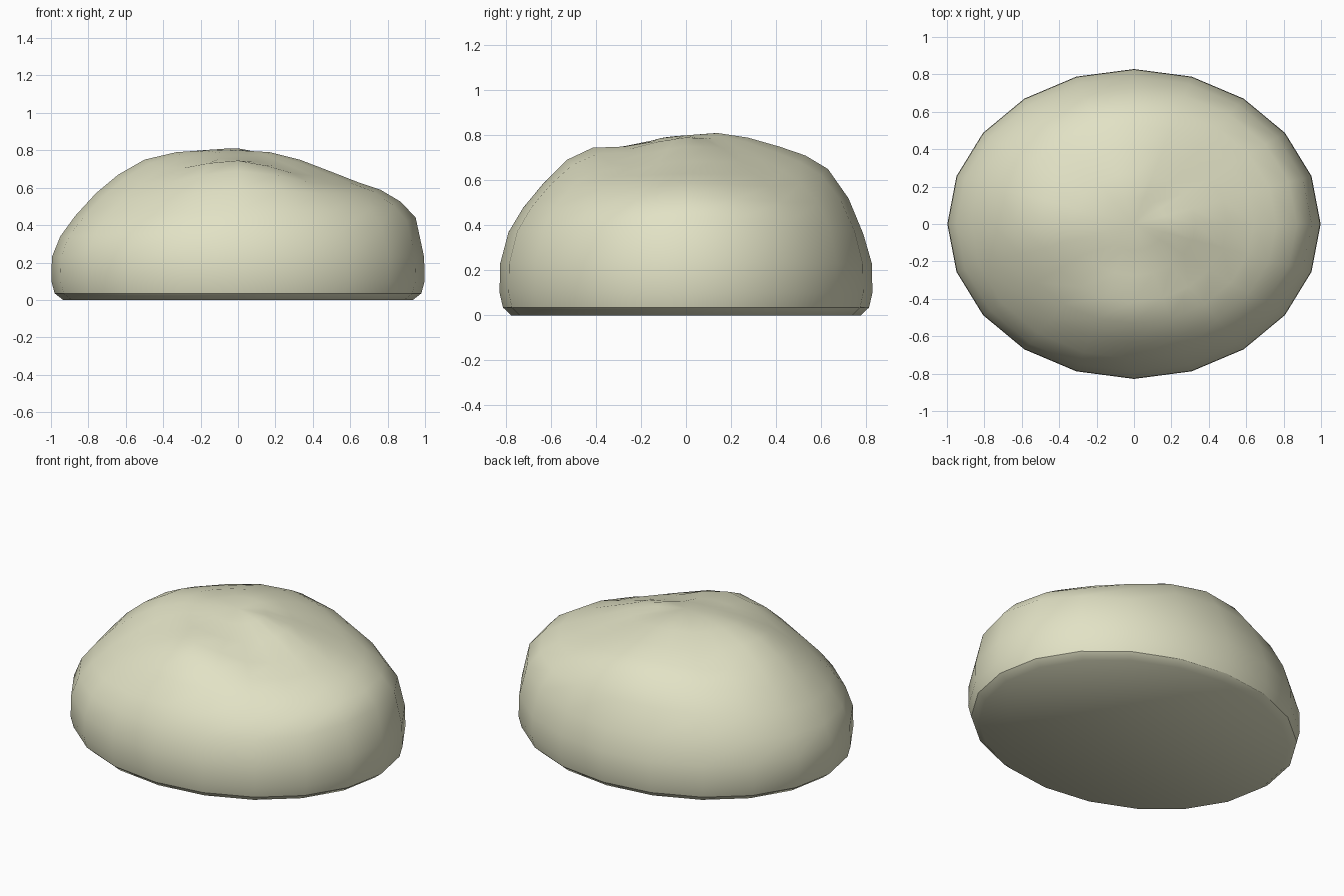
import bpy, bmesh, math

if "Cube" in bpy.data.objects:
    bpy.data.objects.remove(bpy.data.objects["Cube"])

SEGMENTS = 20
RX, RY = 1.0, 0.83

# Lower wall rings: radius fraction, height
WALL = [(0.935, 0.0), (0.98, 0.035), (0.998, 0.10), (0.995, 0.23)]

# Dome heights at these radius fractions, for eight directions
FRACTIONS = [0.95, 0.87, 0.76, 0.64, 0.5, 0.33, 0.17]
DOME = [
    [.44, .525, .59, .63, .685, .75, .79],   # right shoulder
    [.40, .50, .575, .63, .685, .745, .785], # back right
    [.36, .52, .65, .71, .75, .79, .81],     # back
    [.37, .50, .61, .68, .735, .785, .805],  # back left
    [.34, .45, .57, .67, .75, .79, .80],     # left
    [.35, .44, .54, .62, .70, .76, .79],     # front left
    [.37, .48, .59, .69, .745, .75, .775],   # front bump
    [.38, .48, .565, .62, .665, .72, .775],  # front right hollow
]


def dome_height(ring, angle):
    """Cyclic smooth interpolation between the eight directions."""
    u = angle / (2 * math.pi) * 8
    i, t = int(u), u - int(u)
    a, b, c, d = (DOME[(i + k) % 8][ring] for k in (-1, 0, 1, 2))
    return b + 0.5 * t * (c - a + t * (2*a - 5*b + 4*c - d + t * (3*(b - c) + d - a)))


bm = bmesh.new()
angles = [2 * math.pi * k / SEGMENTS for k in range(SEGMENTS)]


def add_ring(fraction, height):
    return [bm.verts.new((RX * fraction * math.cos(a), RY * fraction * math.sin(a), height(a)))
            for a in angles]


# Wall and dome rings
rings = [add_ring(f, lambda a, z=z: z) for f, z in WALL]
rings += [add_ring(f, lambda a, i=i: dome_height(i, a)) for i, f in enumerate(FRACTIONS)]

# Skin, flat base and top cap
for low, high in zip(rings, rings[1:]):
    for k in range(SEGMENTS):
        n = (k + 1) % SEGMENTS
        bm.faces.new((low[k], low[n], high[n], high[k]))
bm.faces.new(rings[0][::-1])
top = bm.verts.new((0, 0, 0.80))
for k in range(SEGMENTS):
    bm.faces.new((rings[-1][k], rings[-1][(k + 1) % SEGMENTS], top))

# Smooth all over, with one crisp crease above the base bevel
for face in bm.faces:
    face.smooth = True
for k in range(SEGMENTS):
    bm.edges.get((rings[1][k], rings[1][(k + 1) % SEGMENTS])).smooth = False

mesh = bpy.data.meshes.new("boulder")
bm.to_mesh(mesh)
bm.free()
boulder = bpy.data.objects.new("boulder", mesh)
bpy.context.collection.objects.link(boulder)

# Pale stone colour
stone = bpy.data.materials.new("pale_stone")
stone.diffuse_color = (0.76, 0.76, 0.56, 1)
stone.use_nodes = True
stone.node_tree.nodes["Principled BSDF"].inputs["Base Color"].default_value = stone.diffuse_color
mesh.materials.append(stone)
